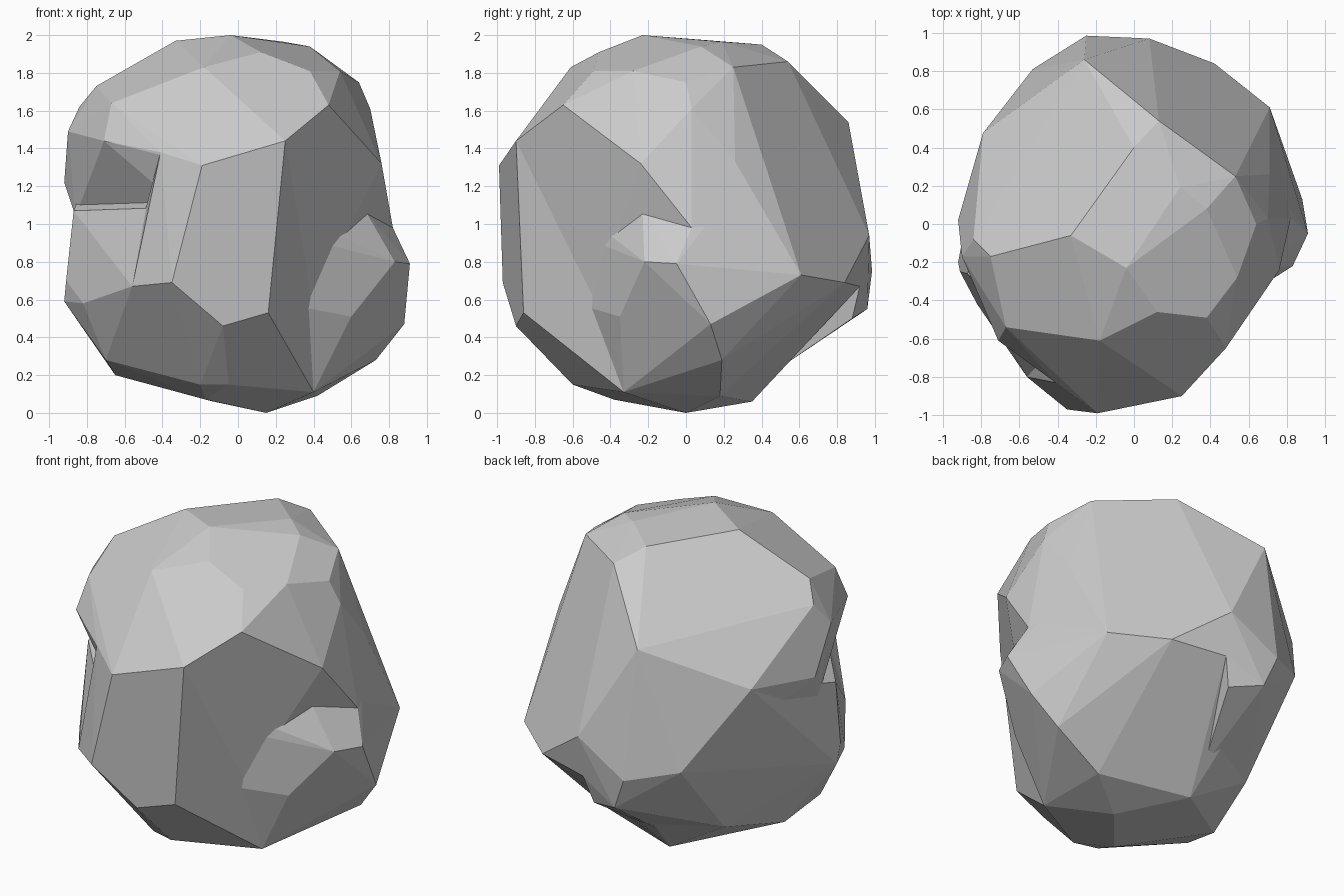
import bpy, bmesh, math

# Corner points of the boulder's head
crown = [(-.04, -.23, 2), (-.33, -.06, 1.97), (.24, .19, 1.965), (.38, .08, 1.94),
         (.12, -.46, 1.91), (.38, -.49, 1.81), (.54, -.28, 1.81), (.64, 0, 1.75),
         (.53, .25, 1.83), (0, .4, 1.95), (.13, .54, 1.86), (-.18, -.61, 1.83),
         (-.75, -.17, 1.73), (-.84, -.08, 1.62), (-.67, -.54, 1.64), (.48, -.65, 1.63),
         (.70, .03, 1.61), (-.90, -.17, 1.49), (-.71, -.61, 1.44), (.25, -.90, 1.44),
         (-.41, -.83, 1.38), (.76, -.24, 1.32), (.71, .26, 1.33), (-.92, .02, 1.22),
         (.39, -.48, .59), (-.19, -.99, 1.31), (-.30, -.80, 1.09), (-.86, -.10, 1.04)]
# Corners shared by head and body: the valley on the right, and the back
shared = [(.32, -.53, 1.04), (.68, -.23, 1.06), (.82, .03, .98), (.70, .24, 1.17),
          (-.26, .86, 1.54), (-.79, .475, 1.28), (.08, .97, .94), (-.53, .81, .81),
          (.71, .61, .73), (.42, .84, .69)]
# Corners of the lower body
base = [(.91, -.05, .79), (.83, -.22, .80), (-.25, .985, .75), (-.35, -.97, .69),
        (-.56, -.80, .67), (-.91, -.25, .70), (-.92, -.20, .59), (-.82, -.42, .58),
        (-.30, -.94, 1.09), (-.87, -.26, 1.07), (.39, -.48, .59), (.60, -.35, .51),
        (.08, .92, .67), (.14, .65, .43), (.88, .13, .47), (.73, .19, .28),
        (.42, .18, .09), (.40, -.33, .11), (.15, 0, 0), (-.17, -.38, .07),
        (-.05, -.60, .15), (-.20, -.56, .15), (-.70, -.35, .28), (-.65, -.06, .20),
        (-.13, .35, .06), (-.53, .37, .30)]
# Ridge running down the front
ridge = [(-.19, -.99, 1.31), (.25, -.90, 1.44), (.16, -.86, .53), (-.08, -.90, .46),
         (-.35, -.97, .69), (.32, -.53, 1.04), (.39, -.48, .59), (.40, -.33, .11),
         (-.41, -.83, 1.38), (-.30, -.94, 1.09), (-.56, -.80, .67), (-.05, -.60, .15),
         (-.20, -.56, .15), (-.70, -.35, .28), (0, 0, 1)]
# Small knob low on the back
knob = [(.08, .92, .67), (.03, .88, .50), (-.17, .96, .55), (-.25, .985, .75),
        (.08, .97, .94), (-.13, .47, .22), (-.53, .81, .81), (-.53, .37, .30), (0, .3, .7)]


def rock(name, points):
    """Faceted convex stone around the given corners."""
    bm = bmesh.new()
    for p in points:
        bm.verts.new(p)
    bmesh.ops.convex_hull(bm, input=bm.verts[:], use_existing_faces=False)
    bmesh.ops.delete(bm, geom=[v for v in bm.verts if not v.link_faces], context='VERTS')
    bmesh.ops.recalc_face_normals(bm, faces=bm.faces[:])
    mesh = bpy.data.meshes.new(name)
    bm.to_mesh(mesh)
    bm.free()
    ob = bpy.data.objects.new(name, mesh)
    bpy.context.collection.objects.link(ob)
    return ob


boulder = rock("boulder", crown + shared)
lumps = [rock("lower_body", base + shared), rock("front_ridge", ridge), rock("back_knob", knob)]

# Fuse the lumps into one stone
for lump in lumps:
    mod = boulder.modifiers.new(lump.name, 'BOOLEAN')
    mod.operation, mod.solver, mod.object = 'UNION', 'EXACT', lump
graph = bpy.context.evaluated_depsgraph_get()
fused = bpy.data.meshes.new_from_object(boulder.evaluated_get(graph))
boulder.modifiers.clear()
for lump in lumps:
    bpy.data.objects.remove(lump)

# Merge nearly flat neighbours into larger facets
bm = bmesh.new()
bm.from_mesh(fused)
bmesh.ops.remove_doubles(bm, verts=bm.verts[:], dist=.004)
bmesh.ops.dissolve_limit(bm, angle_limit=math.radians(5), verts=bm.verts[:], edges=bm.edges[:])
bm.to_mesh(fused)
bm.free()
boulder.data = fused
